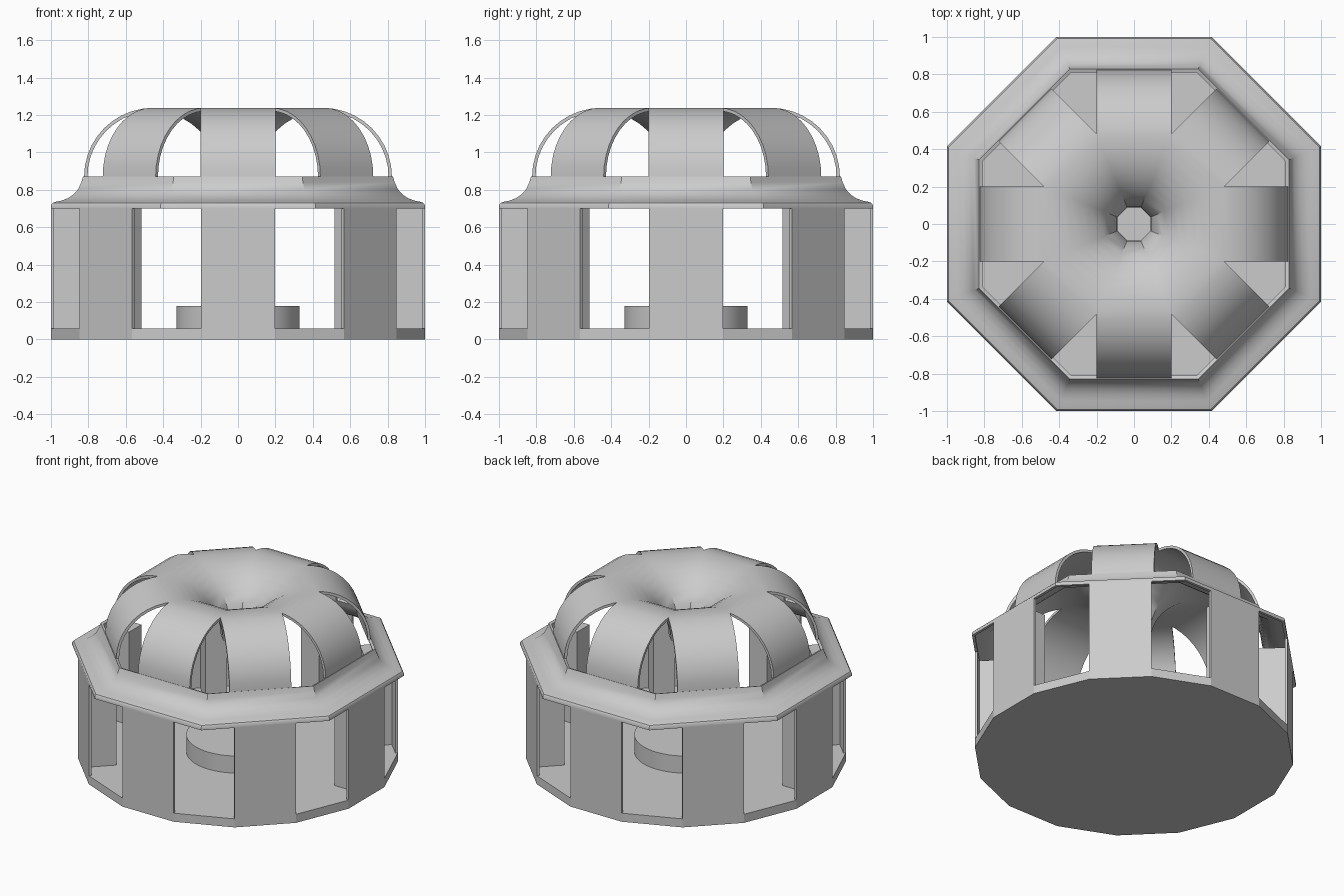
import bpy, bmesh, math
from mathutils import Matrix

if "Cube" in bpy.data.objects:
    bpy.data.objects.remove(bpy.data.objects["Cube"])

T8 = math.tan(math.pi / 8)      # half side of an octagon per unit apothem
T16 = math.tan(math.pi / 16)    # same for the 16-sided walls


def make_object(name, bm, smooth=False, shell=0):
    me = bpy.data.meshes.new(name)
    bm.to_mesh(me)
    bm.free()
    ob = bpy.data.objects.new(name, me)
    bpy.context.collection.objects.link(ob)
    bpy.ops.object.select_all(action='DESELECT')
    bpy.context.view_layer.objects.active = ob
    ob.select_set(True)
    if shell:
        mod = ob.modifiers.new("shell", 'SOLIDIFY')
        mod.thickness = shell
        mod.offset = -1
        bpy.ops.object.modifier_apply(modifier=mod.name)
    if smooth:
        bpy.ops.object.shade_smooth_by_angle(angle=math.radians(35))
    return ob


def cylinder(name, radius, z0, z1, sides, turn=0, smooth=False):
    bm = bmesh.new()
    m = Matrix.Translation((0, 0, (z0 + z1) / 2)) @ Matrix.Rotation(turn, 4, 'Z')
    bmesh.ops.create_cone(bm, cap_ends=True, segments=sides, radius1=radius,
                          radius2=radius, depth=z1 - z0, matrix=m)
    return make_object(name, bm, smooth)


def radial_boxes(name, r0, r1, half, z0, z1):
    """Eight boxes standing around the centre."""
    bm = bmesh.new()
    for k in range(8):
        m = (Matrix.Rotation(k * math.pi / 4, 4, 'Z')
             @ Matrix.Translation(((r0 + r1) / 2, 0, (z0 + z1) / 2))
             @ Matrix.Diagonal((r1 - r0, 2 * half, z1 - z0, 1)))
        bmesh.ops.create_cube(bm, size=1, matrix=m)
    return make_object(name, bm)


def eight_strips(name, profile, half_width, shell):
    """Sweep an (apothem, z) profile along eight sides, welded where they meet."""
    bm = bmesh.new()
    for k in range(8):
        c, s = math.cos(k * math.pi / 4), math.sin(k * math.pi / 4)
        rows = []
        for r, z in profile:
            w = half_width(r)
            rows.append([bm.verts.new((r * c - t * s, r * s + t * c, z)) for t in (-w, w)])
        for a, b in zip(rows, rows[1:]):
            bm.faces.new((a[0], a[1], b[1], b[0]))
    bmesh.ops.remove_doubles(bm, verts=bm.verts, dist=1e-4)
    return make_object(name, bm, True, shell)


# Sixteen-sided floor slab and round central platform
cylinder("floor", 1 / math.cos(math.pi / 16), 0, 0.06, 16, math.pi / 16)
cylinder("central_platform", 0.33, 0.06, 0.18, 48, 0, True)

# Wall panels with fins behind them
radial_boxes("wall_panels", 0.983, 1.0, T16, 0.06, 0.70)
radial_boxes("wall_fins", 0.80, 0.985, 0.07, 0.06, 0.71)

# Flared octagonal eave
eave = [(1.0, 0.70), (1.0, 0.718), (0.992, 0.73), (0.975, 0.736), (0.945, 0.742),
        (0.91, 0.755), (0.88, 0.775), (0.855, 0.803), (0.838, 0.84), (0.828, 0.872)]
eight_strips("eave", eave, lambda r: r * T8, 0.02)

# Arched ribs that merge into a central funnel
RC, RA, ZC, W = 0.455, 0.368, 0.87, 0.2
angles = [i * math.pi / 20 for i in range(21)] + [math.acos((W / T8 - RC) / RA)]
arch = [(RC + RA * math.cos(a), ZC + RA * math.sin(a)) for a in sorted(angles)]
eight_strips("roof_ribs", arch, lambda r: min(W, r * T8), 0.018)
